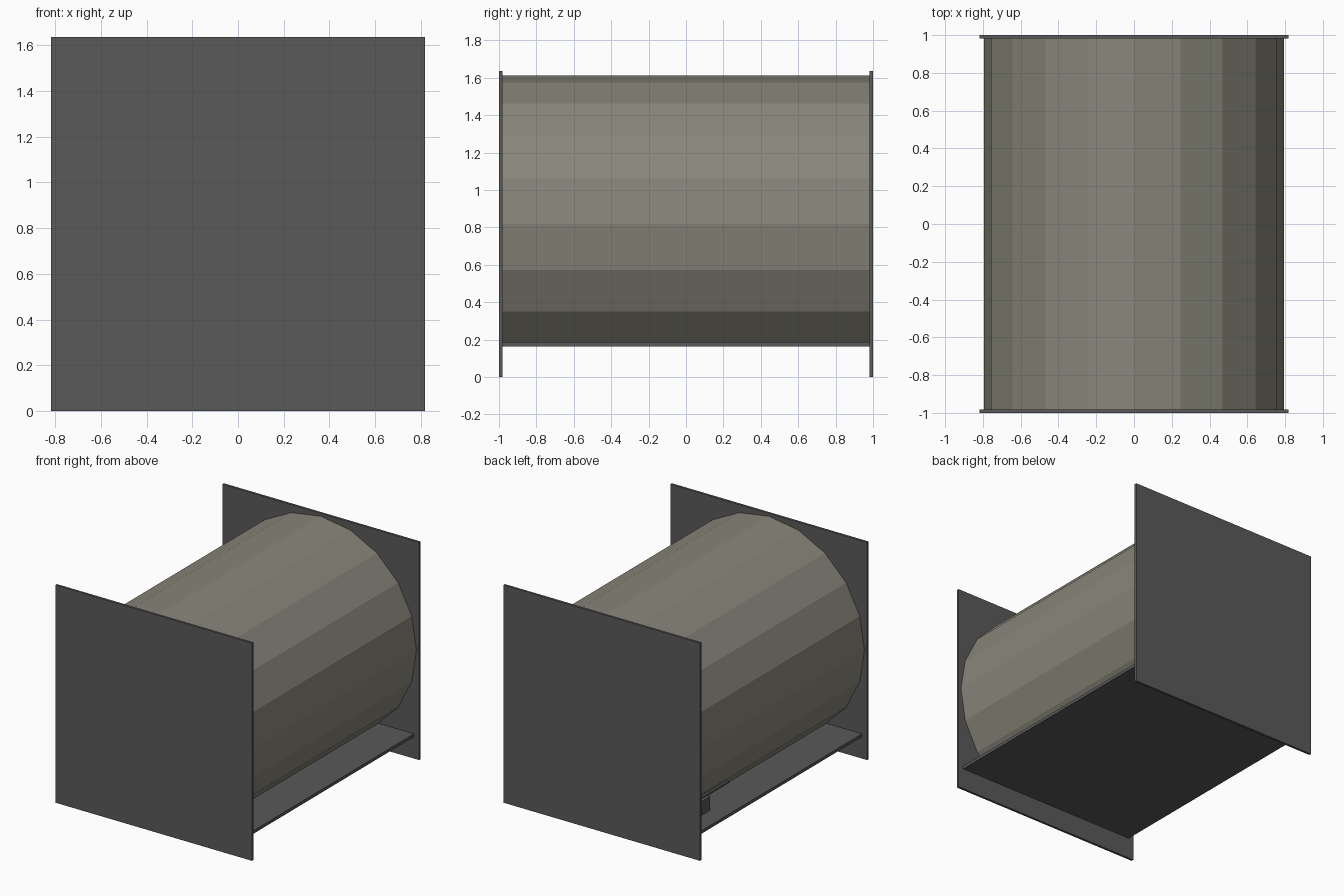
import bpy, bmesh, math

if "Cube" in bpy.data.objects:
    bpy.data.objects.remove(bpy.data.objects["Cube"])


def material(name, rgb):
    m = bpy.data.materials.new(name)
    m.diffuse_color = (*rgb, 1.0)
    m.use_nodes = True
    m.node_tree.nodes["Principled BSDF"].inputs["Base Color"].default_value = m.diffuse_color
    return m


GREY = material("dark grey", (0.10, 0.10, 0.10))
STONE = material("warm stone", (0.25, 0.24, 0.195))


def box(name, x, y, z, mat):
    """Box from (min, max) pairs on each axis."""
    bm = bmesh.new()
    bmesh.ops.create_cube(bm, size=1)
    for v in bm.verts:
        v.co = [r[0] if c < 0 else r[1] for c, r in zip(v.co, (x, y, z))]
    return finish(name, bm, mat)


def finish(name, bm, mat):
    bmesh.ops.recalc_face_normals(bm, faces=bm.faces)
    mesh = bpy.data.meshes.new(name)
    bm.to_mesh(mesh)
    bm.free()
    mesh.materials.append(mat)
    obj = bpy.data.objects.new(name, mesh)
    bpy.context.collection.objects.link(obj)
    return obj


# Square end plates
box("front_plate", (-0.817, 0.817), (-1.0, -0.982), (0, 1.635), GREY)
box("back_plate", (-0.817, 0.817), (0.982, 1.0), (0, 1.635), GREY)

# Base shelf between the plates
SHELF_TOP = 0.186
box("base_shelf", (-0.775, 0.775), (-0.982, 0.982), (0.163, SHELF_TOP), GREY)

# Twenty-sided drum, cut flat where it meets the shelf
RADIUS, CENTRE, SIDES = 0.795, 0.818, 20
bm = bmesh.new()
ring = []
for i in range(SIDES):
    a = math.tau * i / SIDES
    ring.append(bm.verts.new((RADIUS * math.cos(a), -0.982, CENTRE + RADIUS * math.sin(a))))
face = bm.faces.new(ring)
ext = bmesh.ops.extrude_face_region(bm, geom=[face])
bmesh.ops.translate(bm, vec=(0, 1.964, 0),
                    verts=[g for g in ext["geom"] if isinstance(g, bmesh.types.BMVert)])
cut = bmesh.ops.bisect_plane(bm, geom=bm.verts[:] + bm.edges[:] + bm.faces[:],
                             plane_co=(0, 0, SHELF_TOP), plane_no=(0, 0, -1), clear_outer=True)
bmesh.ops.holes_fill(bm, edges=[e for e in bm.edges if e.is_boundary])
finish("drum", bm, STONE)

# Small housing and its lid tucked under the left side of the drum
box("housing", (-0.635, -0.48), (0.62, 0.982), (SHELF_TOP, 0.29), GREY)
box("housing_lid", (-0.61, -0.48), (0.36, 0.982), (0.285, 0.30), GREY)
